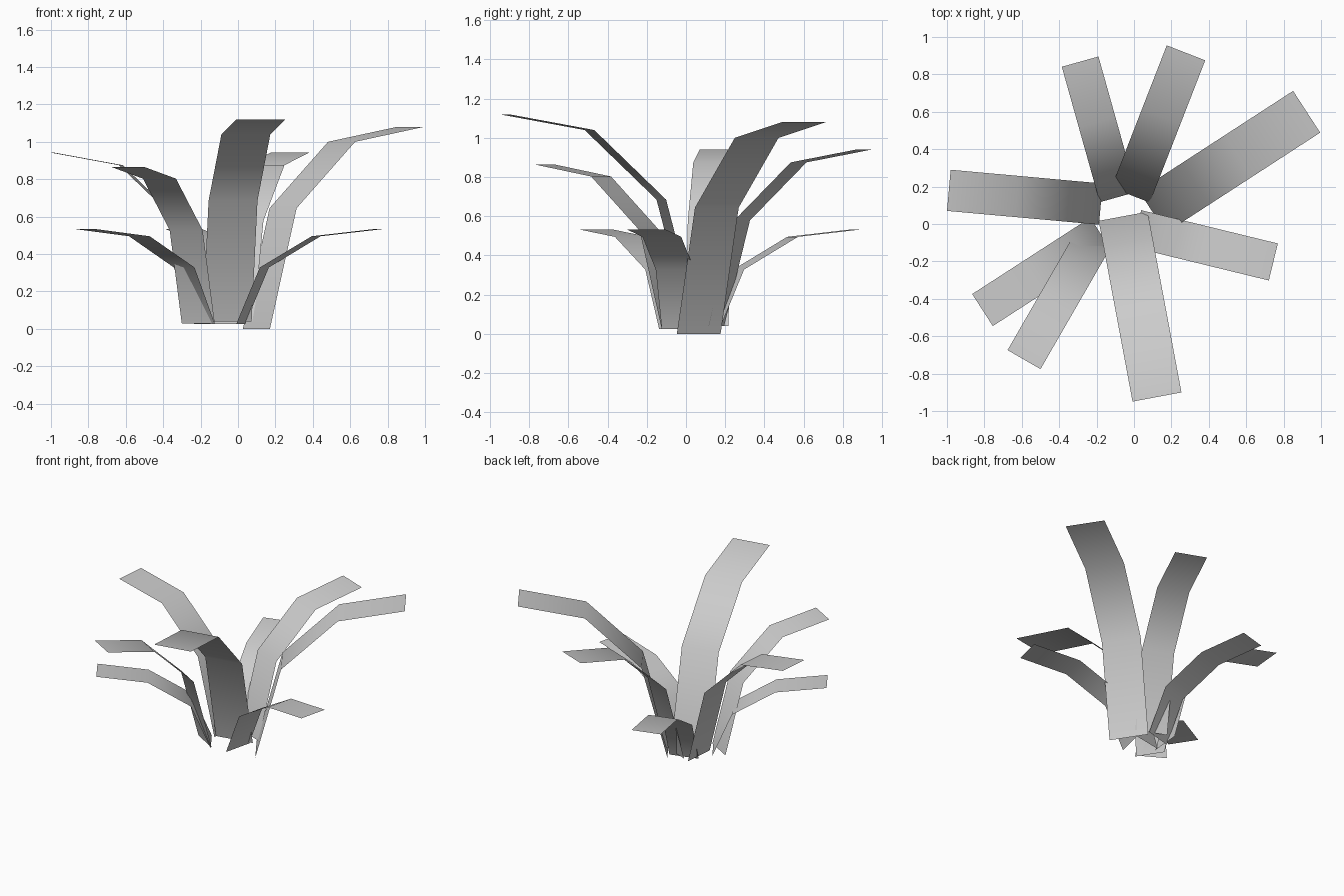
import bpy
from mathutils import Vector

if "Cube" in bpy.data.objects:
    bpy.data.objects.remove(bpy.data.objects["Cube"])

# Shared leaf profile: (outward distance, height) at unit scale
PROFILE = [(0, 0), (0.17, 0.645), (0.543, 1.0), (0.983, 1.08)]
WIDTH = 0.266

# Each leaf: tip centre x, y, outward direction x, y, size, height scale, base z
LEAVES = [
    (0.123, -0.925, 0.184, -0.983, 1.0, 1.0, 0.04),
    (0.923, 0.600, 0.840, 0.545, 1.0, 1.0, 0.0),
    (0.278, 0.915, 0.363, 0.932, 0.83, 0.835, 0.04),
    (-0.990, 0.180, -0.996, 0.090, 0.83, 0.835, 0.04),
    (-0.588, -0.725, -0.500, -0.867, 0.765, 0.775, 0.028),
    (-0.288, 0.868, -0.270, 0.963, 0.765, 0.47, 0.025),
    (-0.810, -0.460, -0.840, -0.543, 0.765, 0.47, 0.025),
    (0.745, -0.203, 0.972, -0.237, 0.765, 0.47, 0.025),
]


def make_leaf(index, tx, ty, dx, dy, size, height, base_z):
    """Bent strip of three quads running from the base out to the tip."""
    out = Vector((dx, dy, 0)).normalized()
    side = Vector((-out.y, out.x, 0)) * (WIDTH * size / 2)
    base = Vector((tx, ty, base_z)) - out * (PROFILE[-1][0] * size)
    verts = []
    for r, z in PROFILE:
        centre = base + out * (r * size) + Vector((0, 0, z * height))
        verts += [centre - side, centre + side]
    faces = [(2 * i, 2 * i + 2, 2 * i + 3, 2 * i + 1) for i in range(len(PROFILE) - 1)]
    mesh = bpy.data.meshes.new(f"leaf_{index}")
    mesh.from_pydata(verts, [], faces)
    mesh.polygons.foreach_set("use_smooth", [True] * len(faces))
    mesh.update()
    bpy.context.collection.objects.link(bpy.data.objects.new(f"leaf_{index}", mesh))


# Ring of leaves
for i, leaf in enumerate(LEAVES, 1):
    make_leaf(i, *leaf)
